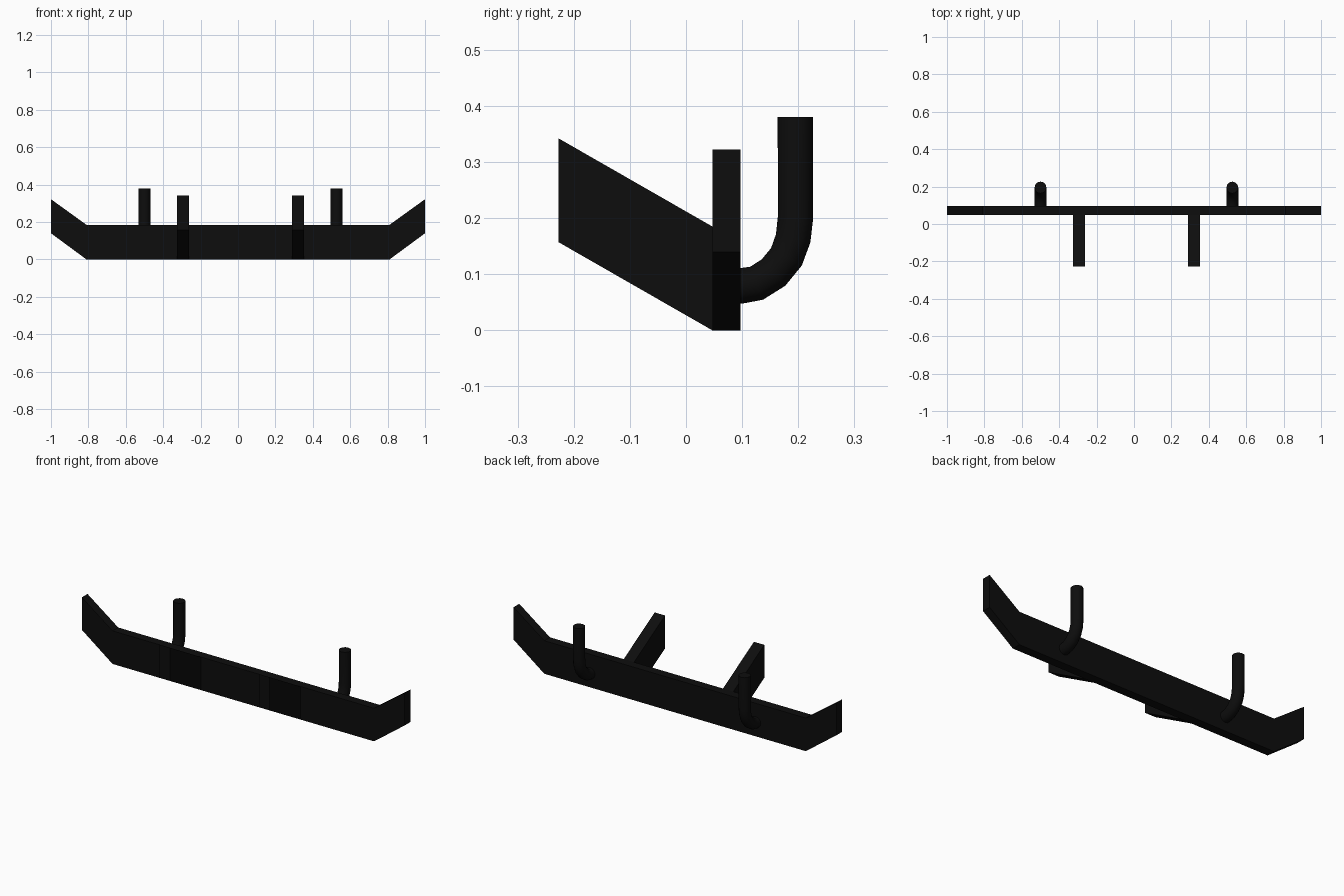
import bpy
import bmesh
from math import radians
from mathutils import Vector

cube = bpy.data.objects.get("Cube")
if cube:
    bpy.data.objects.remove(cube, do_unlink=True)

black = bpy.data.materials.new("matte black")
black.use_nodes = True
colour = (0.004, 0.004, 0.004, 1)
black.diffuse_color = colour
black.node_tree.nodes["Principled BSDF"].inputs["Base Color"].default_value = colour


def extrude_profile(name, points, offset):
    """Solid made by pushing a flat outline along an offset vector."""
    bm = bmesh.new()
    face = bm.faces.new([bm.verts.new(p) for p in points])
    result = bmesh.ops.extrude_face_region(bm, geom=[face], use_keep_orig=True)
    new_verts = [g for g in result["geom"] if isinstance(g, bmesh.types.BMVert)]
    bmesh.ops.translate(bm, verts=new_verts, vec=Vector(offset))
    bmesh.ops.recalc_face_normals(bm, faces=bm.faces)
    mesh = bpy.data.meshes.new(name)
    bm.to_mesh(mesh)
    bm.free()
    mesh.materials.append(black)
    obj = bpy.data.objects.new(name, mesh)
    bpy.context.collection.objects.link(obj)
    return obj


def bent_tube(name, x, path, radius):
    """Capped round tube following a path in the y-z plane."""
    curve = bpy.data.curves.new(name, "CURVE")
    curve.dimensions = "3D"
    curve.bevel_depth = radius
    curve.bevel_resolution = 4
    curve.use_fill_caps = True
    spline = curve.splines.new("POLY")
    spline.points.add(len(path) - 1)
    for point, (y, z) in zip(spline.points, path):
        point.co = (x, y, z, 1)
    curve.materials.append(black)
    obj = bpy.data.objects.new(name, curve)
    bpy.context.collection.objects.link(obj)
    bpy.ops.object.select_all(action="DESELECT")
    obj.select_set(True)
    bpy.context.view_layer.objects.active = obj
    bpy.ops.object.convert(target="MESH")
    bpy.ops.object.shade_smooth_by_angle(angle=radians(40))


# Long flat bar with upswept ends
front, back = 0.047, 0.097
lower = [(-1, 0.14), (-0.81, 0), (0.81, 0), (1, 0.14)]
upper = [(1, 0.322), (0.81, 0.185), (-0.81, 0.185), (-1, 0.322)]
extrude_profile("main_bar", [(x, front, z) for x, z in lower + upper],
                (0, back - front, 0))

# Slanted arms on the front
arm = [(front, 0), (front, 0.185), (-0.227, 0.342), (-0.227, 0.157)]
for side, x in (("right", -0.294), ("left", 0.321)):
    extrude_profile("front_arm_" + side, [(x - 0.032, y, z) for y, z in arm],
                    (0.064, 0, 0))

# Bent upright pipes on the back
path = [(0.07, 0.077), (0.097, 0.079), (0.126, 0.084), (0.156, 0.103),
        (0.179, 0.131), (0.191, 0.164), (0.195, 0.2), (0.195, 0.38)]
for side, x in (("right", -0.5), ("left", 0.526)):
    bent_tube("back_pipe_" + side, x, path, 0.0315)
